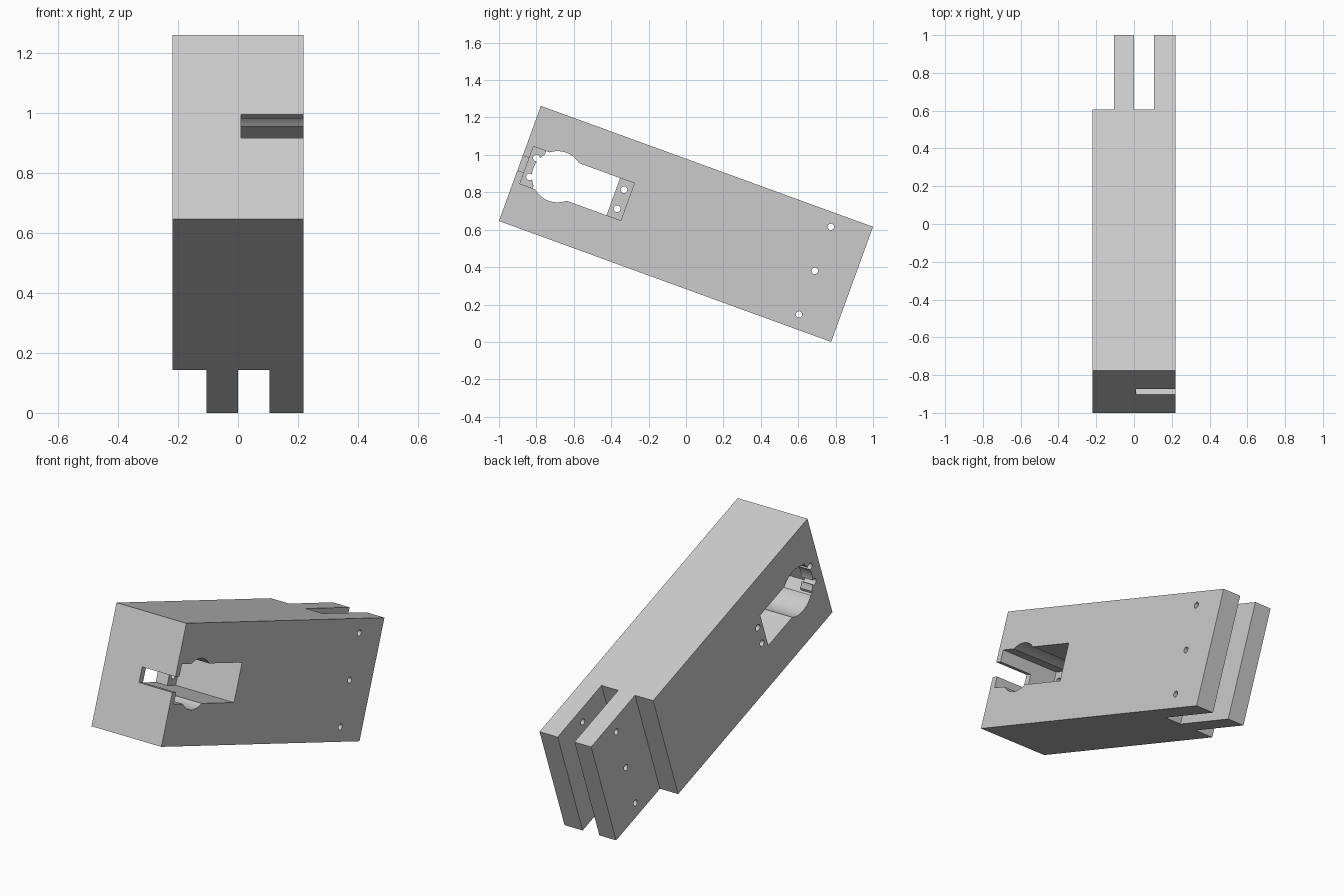
import bpy
import math

old = bpy.data.objects.get("Cube")
if old:
    bpy.data.objects.remove(old, do_unlink=True)

LENGTH, HEIGHT, HALF_W = 1.89, 0.655, 0.219
FRONT, BACK = -LENGTH / 2, LENGTH / 2
OUT = 0.3  # cutter overshoot past the sides

grey = bpy.data.materials.new("light_grey")
grey.use_nodes = True
colour = (0.6, 0.6, 0.6, 1)
grey.diffuse_color = colour
grey.node_tree.nodes["Principled BSDF"].inputs["Base Color"].default_value = colour


def box(name, x, y, z):
    """Box from (low, high) ranges on each axis."""
    bpy.ops.mesh.primitive_cube_add(size=1)
    ob = bpy.context.object
    ob.name = name
    ob.location = [(a + b) / 2 for a, b in (x, y, z)]
    ob.scale = [b - a for a, b in (x, y, z)]
    bpy.ops.object.transform_apply(location=True, rotation=False, scale=True)
    return ob


def bore(name, y, z, radius, sides):
    """Cylinder running right through the block along x."""
    bpy.ops.mesh.primitive_cylinder_add(vertices=sides, radius=radius, depth=2 * OUT,
                                        location=(0, y, z), rotation=(0, math.pi / 2, 0))
    ob = bpy.context.object
    ob.name = name
    bpy.ops.object.transform_apply(location=True, rotation=True, scale=True)
    return ob


# Main block, built level and tilted at the end
block = box("motor_arm_block", (-HALF_W, HALF_W), (FRONT, BACK), (-HEIGHT / 2, HEIGHT / 2))
block.data.materials.append(grey)

cutters = []

# Fork at the back: two notches leave two prongs
for low, high in ((-OUT, -0.105), (0, 0.105)):
    cutters.append(box("fork_notch", (low, high), (BACK - 0.418, BACK + 0.1), (-OUT * 2, OUT * 2)))

# Deep side pocket leaving a thin mounting wall
cutters.append(box("pocket", (-0.147, OUT), (-0.908, -0.334), (-0.102, 0.11)))
# Opening right through the mounting wall, with a round clearance
cutters.append(box("body_opening", (-OUT, OUT), (-0.836, -0.415), (-0.102, 0.11)))
cutters.append(bore("round_clearance", -0.732, 0.002, 0.137, 64))
# Cable slot from the front into the pocket
cutters.append(box("cable_slot", (0.01, OUT), (FRONT - 0.1, -0.87), (-0.039, 0.044)))

# Screw holes in the mounting wall and pin holes in the prongs
for y in (-0.872, -0.374):
    for z in (-0.05, 0.058):
        cutters.append(bore("screw_hole", y, z, 0.018, 20))
for z in (-0.248, 0, 0.25):
    cutters.append(bore("pin_hole", 0.733, z, 0.017, 20))

# Cut everything away and discard the cutters
for cutter in cutters:
    bpy.context.view_layer.objects.active = block
    cut = block.modifiers.new("cut", "BOOLEAN")
    cut.operation = "DIFFERENCE"
    cut.solver = "EXACT"
    cut.object = cutter
    bpy.ops.object.modifier_apply(modifier=cut.name)
    bpy.data.objects.remove(cutter, do_unlink=True)

# Tilt into place and smooth only the round walls
tilt = math.radians(20)
block.rotation_euler.x = -tilt
block.location.z = (HEIGHT * math.cos(tilt) + LENGTH * math.sin(tilt)) / 2
bpy.ops.object.select_all(action="DESELECT")
block.select_set(True)
bpy.context.view_layer.objects.active = block
bpy.ops.object.shade_smooth_by_angle(angle=math.radians(30))
